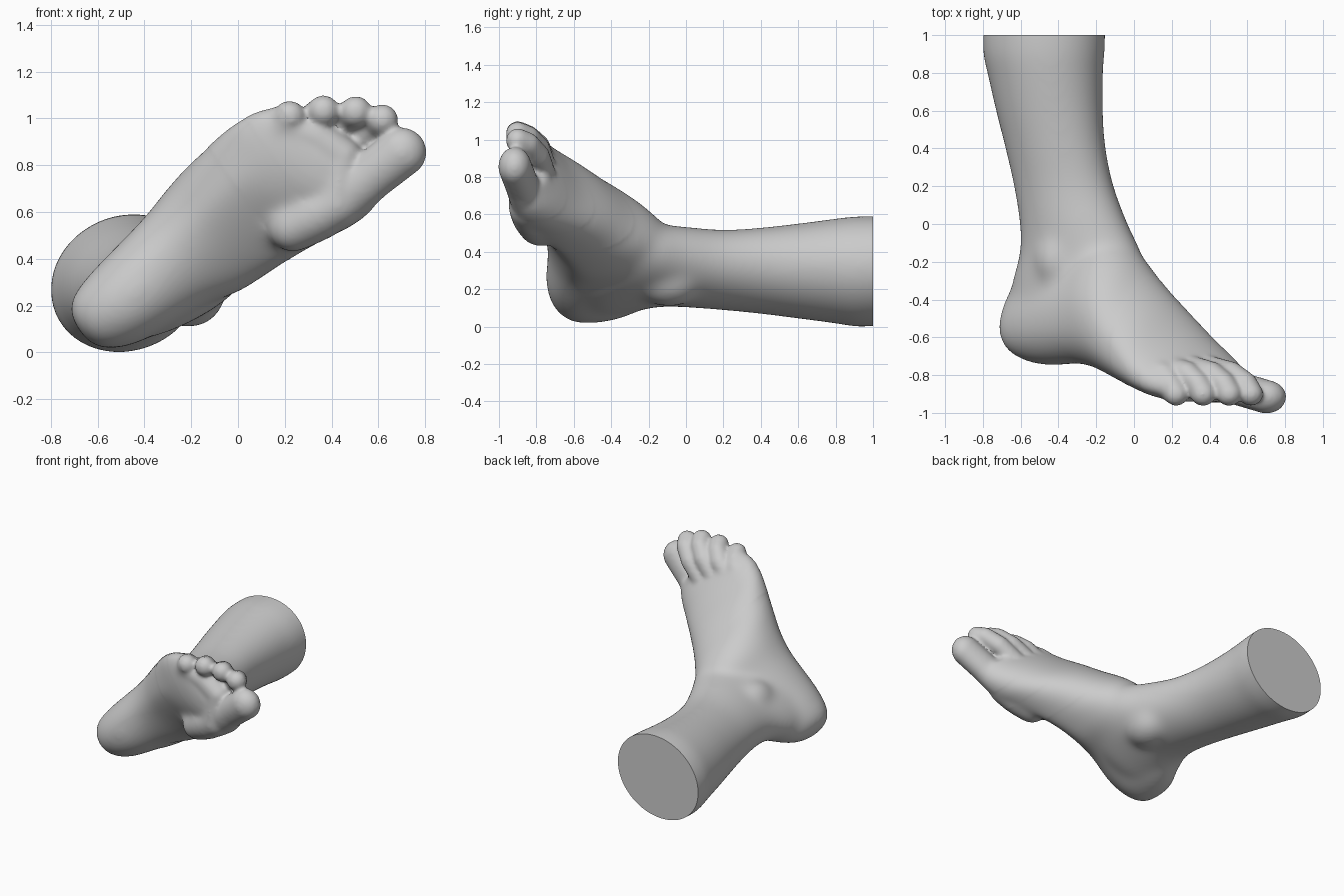
import bpy, bmesh, math
from mathutils import Vector, Matrix

cube = bpy.data.objects.get("Cube")
if cube:
    bpy.data.objects.remove(cube, do_unlink=True)

# Foot frame: u runs heel to toes, v runs from inner to outer edge, y is height above the sole
ANGLE = math.radians(35)
C, S = math.cos(ANGLE), math.sin(ANGLE)
SIDES = 48
bm = bmesh.new()


def foot_point(u, v, y):
    return Vector((C * u - S * v, y, S * u + C * v))


def refine(rows, steps=4):
    """Add smooth in-between rows to a table of sections."""
    out = []
    for i in range(len(rows) - 1):
        p, q = rows[i], rows[i + 1]
        before, after = rows[max(i - 1, 0)], rows[min(i + 2, len(rows) - 1)]
        for k in range(steps):
            f = k / steps
            out.append([b + f * (c - b) + f * (1 - f) * ((1 - f) * ((c - a) / 2 - (c - b))
                                                         + f * ((c - b) - (d - b) / 2))
                        for a, b, c, d in zip(before, p, q, after)])
    return out + [rows[-1]]


def loft(rings):
    """Skin a closed tube through rings of points."""
    loops = [[bm.verts.new(p) for p in ring] for ring in rings]
    n = len(loops[0])
    for a, b in zip(loops, loops[1:]):
        for i in range(n):
            j = (i + 1) % n
            bm.faces.new((a[i], a[j], b[j], b[i]))
    bm.faces.new(loops[0][::-1])
    bm.faces.new(loops[-1])


def leg_ring(y, x0, x1, z0, z1, lean):
    ring = []
    for i in range(SIDES):
        t = 2 * math.pi * i / SIDES
        ring.append(Vector(((x0 + x1) / 2 + (x1 - x0) / 2 * math.cos(t), y,
                            (z0 + z1) / 2 + (z1 - z0) / 2 * math.sin(t + lean))))
    return ring


def foot_ring(u, v0, v1, sole, top, shear, arch):
    ring = []
    vc, hv = (v0 + v1) / 2, (v1 - v0) / 2
    mid = sole + 0.38 * (top - sole)
    power = 0.85 - 0.25 * u  # round heel, flat ball
    for i in range(SIDES):
        t = 2 * math.pi * i / SIDES
        cs, sn = math.cos(t), math.sin(t)
        if sn >= 0:  # instep, higher on the inner side
            y = mid + (top - mid) * sn * (1 - 0.27 * cs)
        else:        # sole with a raised inner arch
            y = mid - (mid - sole) * abs(sn) ** power
            y += arch * max(0, 0.35 - cs) * abs(sn)
        ring.append(foot_point(u - shear * hv * cs, vc + hv * cs, y))
    return ring


def blob(u, v, y, r, flat=1.0):
    m = Matrix.Translation(foot_point(u, v, y)) @ Matrix.Diagonal((r, r * flat, r, 1))
    bmesh.ops.create_icosphere(bm, subdivisions=3, radius=1, matrix=m)


def chain(joints, flat):
    """Row of blended balls through (u, v, y, radius) joints."""
    steps = 6
    for a, b in zip(joints, joints[1:]):
        for k in range(steps + 1):
            f = k / steps
            blob(*[p + (q - p) * f for p, q in zip(a, b)], flat)


# Lower leg: y, x range, z range, lean
loft([leg_ring(*r) for r in refine((
    (1.10, -.795, -.15, .01, .592, .1),
    (0.92, -.803, -.153, -.002, .592, .1),
    (0.80, -.778, -.163, .016, .579, .1),
    (0.60, -.733, -.163, .042, .553, .12),
    (0.40, -.683, -.148, .067, .531, .16),
    (0.20, -.638, -.105, .087, .519, .2),
    (0.00, -.607, -.03, .102, .535, .27),
    (-.15, -.607, .04, .104, .55, .36),
    (-.30, -.645, .08, .073, .57, .48),
    (-.45, -.66, .02, .05, .55, .5),
    (-.55, -.60, -.05, .09, .50, .5)))])

# Foot from heel to ball: u, v range, sole, top, shear, arch
loft([foot_ring(*r) for r in refine((
    (-.502, .42, .52, -.60, -.47, 0, 0),
    (-.48, .365, .57, -.655, -.38, 0, 0),
    (-.43, .32, .607, -.70, -.30, 0, 0),
    (-.33, .28, .638, -.737, -.20, 0, 0),
    (-.20, .262, .664, -.75, -.16, 0, 0),
    (0.00, .247, .703, -.75, -.11, 0, .03),
    (0.15, .21, .744, -.78, -.07, .03, .07),
    (0.28, .203, .774, -.825, -.155, .06, .09),
    (0.40, .197, .79, -.865, -.30, .12, .08),
    (0.52, .183, .805, -.9, -.43, .18, .03),
    (0.64, .163, .81, -.93, -.57, .24, 0),
    (0.75, .175, .795, -.942, -.67, .27, 0),
    (0.84, .22, .755, -.925, -.75, .30, 0)))])

# Ankle bones
blob(-.02, .33, -.09, .155, 1.25)
blob(-.11, .545, -.19, .13, 1.3)

# Ball of the foot
chain([(.50, .305, -.785, .11), (.60, .29, -.815, .115), (.71, .28, -.838, .112),
       (.845, .43, -.86, .084), (.80, .56, -.862, .082), (.71, .68, -.86, .08)], 1.0)

# Big toe, with the web beside it
chain([(.72, .285, -.83, .12), (.90, .292, -.876, .106), (1.065, .299, -.915, .106)], .84)
chain([(.80, .34, -.80, .09), (.83, .44, -.80, .08)], 1.0)

# Smaller toes: tip u, tip v, radius, length
for u, v, r, length in ((1.077, .460, .067, .30), (1.003, .554, .068, .28),
                        (.892, .636, .068, .25), (.760, .700, .068, .20)):
    chain([(u - length, v - .02, -.755, r),
           (u - length * .45, v - .008, -.79, r),
           (u - .035, v, -.845, r * .97),
           (u, v, -.9, r)], .95)

bmesh.ops.recalc_face_normals(bm, faces=bm.faces)
mesh = bpy.data.meshes.new("foot_and_lower_leg")
bm.to_mesh(mesh)
bm.free()
foot = bpy.data.objects.new("foot_and_lower_leg", mesh)
bpy.context.collection.objects.link(foot)

# Fuse the parts into one soft skin
fuse = foot.modifiers.new("fuse", 'REMESH')
fuse.mode = 'VOXEL'
fuse.voxel_size = 0.011
soften = foot.modifiers.new("soften", 'SMOOTH')
soften.factor = 0.5
soften.iterations = 14
graph = bpy.context.evaluated_depsgraph_get()
skin = bpy.data.meshes.new_from_object(foot.evaluated_get(graph))
foot.modifiers.clear()

# Soften the heel, ankle and instep further, leaving the toes crisp
bm = bmesh.new()
bm.from_mesh(skin)
for limit, rounds in ((.75, 12), (.6, 14), (.4, 30)):
    soft = [v for v in bm.verts if C * v.co.x + S * v.co.z < limit]
    for _ in range(rounds):
        bmesh.ops.smooth_vert(bm, verts=soft, factor=0.5,
                              use_axis_x=True, use_axis_y=True, use_axis_z=True)

# Flat cut across the top of the leg
bmesh.ops.bisect_plane(bm, geom=bm.verts[:] + bm.edges[:] + bm.faces[:],
                       plane_co=(0, 1, 0), plane_no=(0, 1, 0), clear_outer=True)
rim = [e for e in bm.edges if e.is_boundary]
bmesh.ops.contextual_create(bm, geom=rim)
bmesh.ops.recalc_face_normals(bm, faces=bm.faces)
bm.to_mesh(skin)
bm.free()
foot.data = skin
bpy.data.meshes.remove(mesh)
skin.name = "foot_and_lower_leg"

# Plain grey
grey = bpy.data.materials.new("plain_grey")
grey.use_nodes = True
colour = (0.6, 0.6, 0.6, 1)
grey.diffuse_color = colour
grey.node_tree.nodes["Principled BSDF"].inputs["Base Color"].default_value = colour
skin.materials.clear()
skin.materials.append(grey)

bpy.ops.object.select_all(action='DESELECT')
foot.select_set(True)
bpy.context.view_layer.objects.active = foot
bpy.ops.object.shade_smooth_by_angle(angle=math.radians(50))
